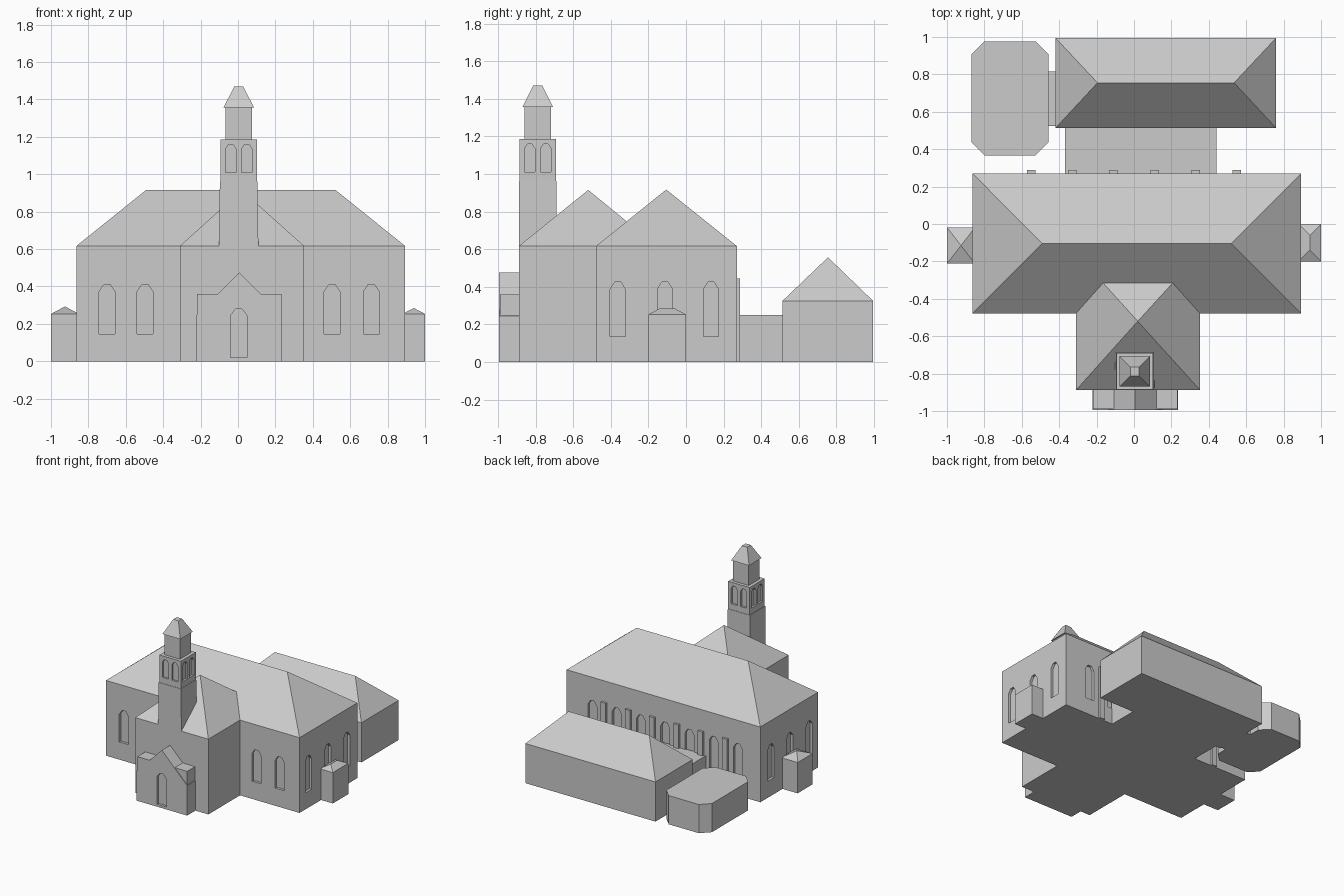
import bpy, bmesh, math
from mathutils import Matrix, Vector

if "Cube" in bpy.data.objects:
    bpy.data.objects.remove(bpy.data.objects["Cube"])

stone = bpy.data.materials.new("pale grey stone")
stone.diffuse_color = (0.6, 0.6, 0.6, 1)
stone.use_nodes = True
stone.node_tree.nodes["Principled BSDF"].inputs["Base Color"].default_value = stone.diffuse_color


def finish(name, bm):
    bmesh.ops.recalc_face_normals(bm, faces=bm.faces[:])
    me = bpy.data.meshes.new(name)
    bm.to_mesh(me)
    bm.free()
    me.materials.append(stone)
    ob = bpy.data.objects.new(name, me)
    bpy.context.collection.objects.link(ob)
    return ob


def extrude(bm, pts, vec):
    """Closed prism from a planar outline."""
    face = bm.faces.new([bm.verts.new(p) for p in pts])
    new = bmesh.ops.extrude_face_region(bm, geom=[face], use_keep_orig=True)
    verts = [g for g in new["geom"] if isinstance(g, bmesh.types.BMVert)]
    bmesh.ops.translate(bm, verts=verts, vec=vec)
    return verts


def rect(x0, x1, y0, y1, z):
    return [(x0, y0, z), (x1, y0, z), (x1, y1, z), (x0, y1, z)]


def loft(name, rings):
    """Stack of four-sided rings (x0, x1, y0, y1, z), closed at both ends.
    Rings that shrink to a line or a point make hip and pyramid roofs."""
    bm = bmesh.new()
    loops = [[bm.verts.new(p) for p in rect(*r)] for r in rings]
    bm.faces.new(loops[0])
    bm.faces.new(loops[-1])
    for a, b in zip(loops, loops[1:]):
        for i in range(4):
            j = (i + 1) % 4
            bm.faces.new((a[i], a[j], b[j], b[i]))
    bmesh.ops.remove_doubles(bm, verts=bm.verts[:], dist=1e-5)
    return finish(name, bm)


def box(name, x0, x1, y0, y1, z0, z1):
    return loft(name, [(x0, x1, y0, y1, z0), (x0, x1, y0, y1, z1)])


def hip_house(name, x0, x1, y0, y1, eave, ridge):
    """Walls plus a hipped roof; ridge = (x0, x1, y0, y1, z)."""
    return loft(name, [(x0, x1, y0, y1, 0), (x0, x1, y0, y1, eave), ridge])


def cut_arches(ob, arches, depth=0.02):
    """Recess pointed openings: (x, y, wall angle, width, sill, shoulder, tip)."""
    bm = bmesh.new()
    for x, y, angle, w, z0, z1, z2 in arches:
        h, k = w / 2, w / 5
        outline = [(-h, z0), (h, z0), (h, z1), (k, z2), (-k, z2), (-h, z1)]
        n = len(bm.verts)
        extrude(bm, [(u, -depth, z) for u, z in outline], (0, 2 * depth, 0))
        bm.verts.ensure_lookup_table()
        m = Matrix.Translation((x, y, 0)) @ Matrix.Rotation(math.radians(angle), 4, 'Z')
        bmesh.ops.transform(bm, matrix=m, verts=bm.verts[n:])
    cutter = finish("opening_cutter", bm)
    cutter.hide_render = True
    mod = ob.modifiers.new("openings", 'BOOLEAN')
    mod.operation, mod.solver, mod.object = 'DIFFERENCE', 'EXACT', cutter
    bpy.context.view_layer.objects.active = ob
    bpy.ops.object.modifier_apply(modifier=mod.name)
    bpy.data.objects.remove(cutter)


# Main hall with hipped roof and windows on all four sides
X0, X1, Y0, Y1 = -0.863, 0.893, -0.478, 0.27
hall = hip_house("main_hall", X0, X1, Y0, Y1, 0.617, (-0.49, 0.52, -0.105, -0.105, 0.917))
arches = [(x, Y0, 0, 0.085, 0.145, 0.372, 0.41) for x in (-0.70, -0.497, 0.503, 0.713)]
for y in (-0.363, -0.112, 0.133):
    arches += [(x, y, 90, 0.08, 0.135, 0.388, 0.425) for x in (X0, X1)]
arches += [(0.22 * i, Y1, 0, 0.08, 0.135, 0.388, 0.425) for i in range(-3, 4)]
cut_arches(hall, arches)

# Flat buttresses between the rear windows
for i in range(6):
    x = -0.55 + 0.22 * i
    box("rear_buttress", x - 0.023, x + 0.023, Y1 - 0.01, 0.288, 0, 0.445)

# Front wing with pyramid roof
hip_house("front_wing", -0.31, 0.353, -0.888, -0.155, 0.617, (0.02, 0.02, -0.52, -0.52, 0.915))

# Gabled entrance porch with flanking blocks and arched door
bm = bmesh.new()
gable = [(-0.222, 0), (0.235, 0), (0.235, 0.245), (0.006, 0.475), (-0.222, 0.245)]
extrude(bm, [(x, -0.995, z) for x, z in gable], (0, 0.115, 0))
porch = finish("entrance_porch", bm)
cut_arches(porch, [(0.004, -0.995, 0, 0.086, 0.02, 0.245, 0.28)])
for x0, x1 in ((-0.219, -0.1), (0.112, 0.232)):
    box("porch_shoulder", x0, x1, -0.99, -0.88, 0, 0.36)

# Bell tower: shaft, arched belfry, lantern and cap
loft("tower_shaft", [(-0.102, 0.109, -0.888, -0.688, 0.617), (-0.097, 0.103, -0.888, -0.688, 0.962)])
CX, CY, R = 0.004, -0.788, 0.097
belfry = box("tower_belfry", CX - R, CX + R, CY - R, CY + R, 0.962, 1.187)
arches = []
for u in (-0.043, 0.043):
    for s in (-R, R):
        arches += [(CX + u, CY + s, 0, 0.056, 1.01, 1.135, 1.16),
                   (CX + s, CY + u, 90, 0.056, 1.01, 1.135, 1.16)]
cut_arches(belfry, arches, 0.016)


def ring(r, z):
    return (CX - r, CX + r, CY - r, CY + r, z)


loft("tower_lantern", [ring(0.071, 1.187), ring(0.071, 1.357)])
loft("tower_cap", [ring(0.081, 1.357), ring(0.024, 1.47)])

# Small side annexes
hip_house("left_annex", -1, -0.85, -0.212, -0.018, 0.253, (-0.925, -0.925, -0.115, -0.115, 0.293))
hip_house("right_annex", 0.88, 1, -0.2, 0, 0.253, (0.94, 0.94, -0.14, -0.06, 0.285))

# Rear link, rear building and its octagonal side room
box("rear_link", -0.37, 0.44, 0.26, 0.53, 0, 0.25)
hip_house("rear_building", -0.42, 0.76, 0.513, 0.995, 0.325, (-0.195, 0.535, 0.755, 0.755, 0.557))
box("side_link", -0.47, -0.41, 0.525, 0.815, 0, 0.2)
bm = bmesh.new()
a, b, c, d = -0.87, -0.457, 0.367, 0.977
octagon = [(a + .07, c), (b - .07, c), (b, c + .07), (b, d - .07),
           (b - .07, d), (a + .07, d), (a, d - .07), (a, c + .07)]
extrude(bm, [(x, y, 0) for x, y in octagon], (0, 0, 0.235))
finish("octagonal_room", bm)
